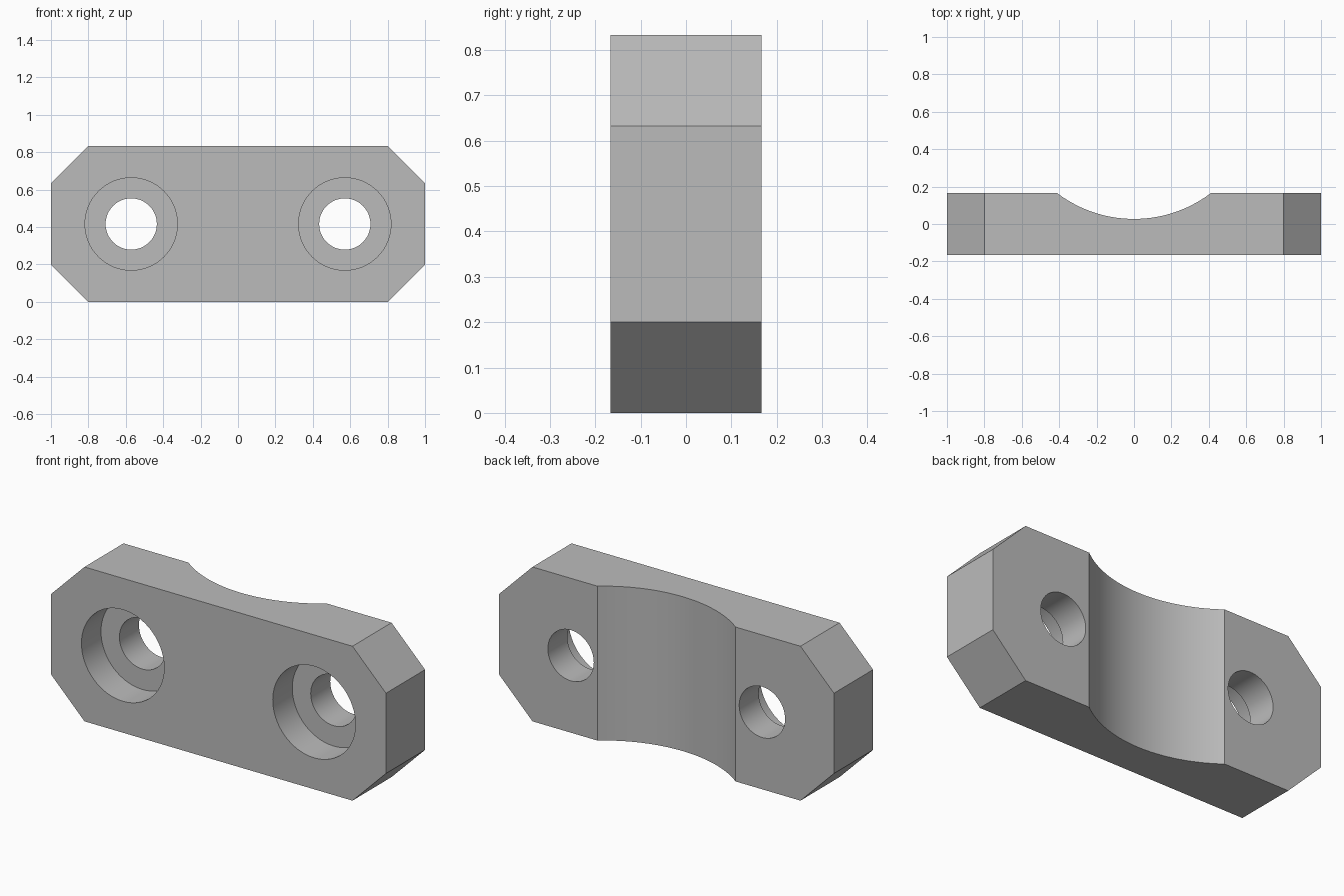
import bpy
import bmesh
import math
from mathutils import Matrix

LENGTH, DEPTH, HEIGHT, CHAMFER = 2.0, 0.333, 0.833, 0.2
HOLE_X, HOLE_R, BORE_R = 0.571, 0.137, 0.247
SADDLE_R, SADDLE_FLOOR = 0.68, 0.027

if "Cube" in bpy.data.objects:
    bpy.data.objects.remove(bpy.data.objects["Cube"])

grey = bpy.data.materials.new("plain grey")
grey.use_nodes = True
grey.diffuse_color = (0.5, 0.5, 0.5, 1)
grey.node_tree.nodes["Principled BSDF"].inputs["Base Color"].default_value = (0.5, 0.5, 0.5, 1)


def add_object(name, bm):
    bmesh.ops.recalc_face_normals(bm, faces=bm.faces)
    mesh = bpy.data.meshes.new(name)
    bm.to_mesh(mesh)
    bm.free()
    mesh.materials.append(grey)
    obj = bpy.data.objects.new(name, mesh)
    bpy.context.collection.objects.link(obj)
    return obj


def cylinder(name, radius, length, centre, along_y, segments):
    bm = bmesh.new()
    turn = Matrix.Rotation(math.pi / 2 if along_y else 0, 4, "X")
    bmesh.ops.create_cone(bm, cap_ends=True, segments=segments, radius1=radius,
                          radius2=radius, depth=length,
                          matrix=Matrix.Translation(centre) @ turn)
    return add_object(name, bm)


# Plate: a chamfered rectangle extruded from front to back
hx, hy = LENGTH / 2, DEPTH / 2
outline = [(hx - CHAMFER, 0), (hx, CHAMFER), (hx, HEIGHT - CHAMFER), (hx - CHAMFER, HEIGHT)]
outline += [(-x, z) for x, z in reversed(outline)]
bm = bmesh.new()
face = bm.faces.new([bm.verts.new((x, -hy, z)) for x, z in outline])
extruded = bmesh.ops.extrude_face_region(bm, geom=[face])["geom"]
bmesh.ops.translate(bm, vec=(0, DEPTH, 0),
                    verts=[v for v in extruded if isinstance(v, bmesh.types.BMVert)])
plate = add_object("clamp_plate", bm)

# Cutters: saddle in the back, and a stepped bolt hole on each side
mid = HEIGHT / 2
cutters = [cylinder("saddle_cutter", SADDLE_R, 2, (0, SADDLE_FLOOR + SADDLE_R, mid), False, 160)]
for side, x in (("right", -HOLE_X), ("left", HOLE_X)):
    cutters.append(cylinder(side + "_bore_cutter", BORE_R, 0.4, (x, -0.2, mid), True, 64))
    cutters.append(cylinder(side + "_hole_cutter", HOLE_R, 1, (x, 0, mid), True, 64))

bpy.ops.object.select_all(action="DESELECT")
plate.select_set(True)
bpy.context.view_layer.objects.active = plate
for cutter in cutters:
    cutter.hide_render = True
    cut = plate.modifiers.new(cutter.name, "BOOLEAN")
    cut.operation, cut.solver, cut.object = "DIFFERENCE", "EXACT", cutter
    bpy.ops.object.modifier_apply(modifier=cut.name)
    bpy.data.objects.remove(cutter)

# Smooth curved walls, crisp edges
bpy.ops.object.shade_smooth_by_angle(angle=math.radians(25))
